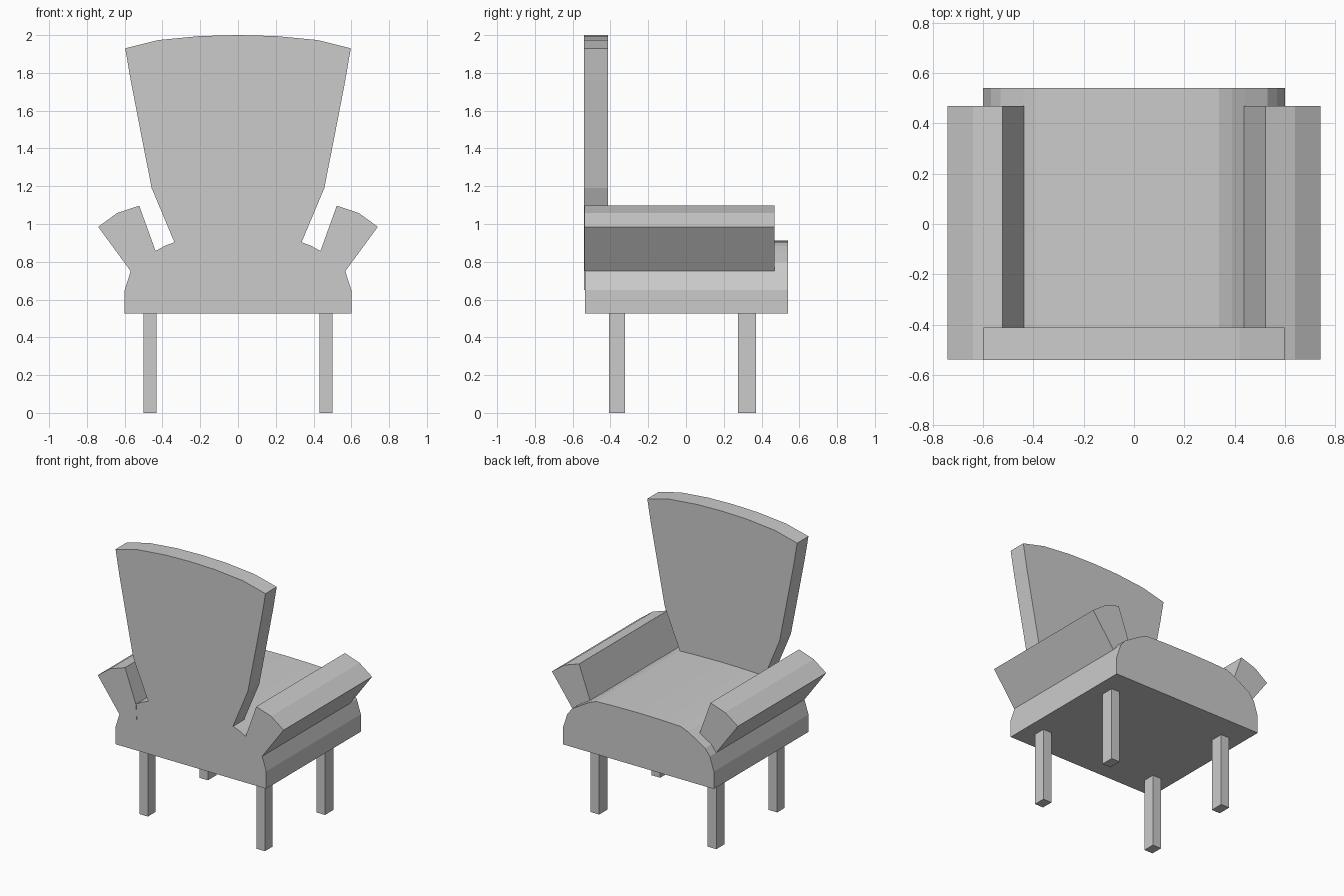
import bpy, bmesh

if "Cube" in bpy.data.objects:
    bpy.data.objects.remove(bpy.data.objects["Cube"])


def extrude_profile(name, points, y0, y1):
    """Extrude a closed (x, z) outline along y."""
    bm = bmesh.new()
    face = bm.faces.new([bm.verts.new((x, y0, z)) for x, z in points])
    new = bmesh.ops.extrude_face_region(bm, geom=[face])["geom"]
    verts = [v for v in new if isinstance(v, bmesh.types.BMVert)]
    bmesh.ops.translate(bm, verts=verts, vec=(0, y1 - y0, 0))
    bmesh.ops.recalc_face_normals(bm, faces=bm.faces)
    mesh = bpy.data.meshes.new(name)
    bm.to_mesh(mesh)
    bm.free()
    obj = bpy.data.objects.new(name, mesh)
    bpy.context.collection.objects.link(obj)
    return obj


def mirrored(half):
    """Complete a right-hand outline with its left-hand reflection."""
    return half + [(-x, z) for x, z in reversed(half) if x > 0]


# Domed seat
seat = [(0.6, 0.525), (0.6, 0.65), (0.568, 0.75), (0.53, 0.80), (0.44, 0.855),
        (0.39, 0.883), (0.337, 0.904), (0.2, 0.909), (0, 0.912)]
extrude_profile("seat", mirrored(seat), -0.536, 0.54)

# Flared backrest with an arched top, sunk into the seat
back = [(0.337, 0.65), (0.337, 0.904), (0.457, 1.19), (0.51, 1.46), (0.568, 1.76),
        (0.597, 1.93), (0.42, 1.974), (0.2, 1.995), (0, 2.0)]
extrude_profile("backrest", mirrored(back), -0.54, -0.412)

# Outward-leaning armrests and square legs
arm = [(0.568, 0.75), (0.74, 0.985), (0.64, 1.058), (0.523, 1.097), (0.435, 0.853),
       (0.43, 0.75)]
leg = [(0.432, 0.0), (0.5, 0.0), (0.5, 0.53), (0.432, 0.53)]
for side, s in (("right", 1), ("left", -1)):
    extrude_profile(f"{side}_armrest", [(s * x, z) for x, z in arm], -0.538, 0.468)
    for end, y0, y1 in (("front", -0.408, -0.323), ("rear", 0.275, 0.37)):
        extrude_profile(f"{end}_{side}_leg", [(s * x, z) for x, z in leg], y0, y1)
